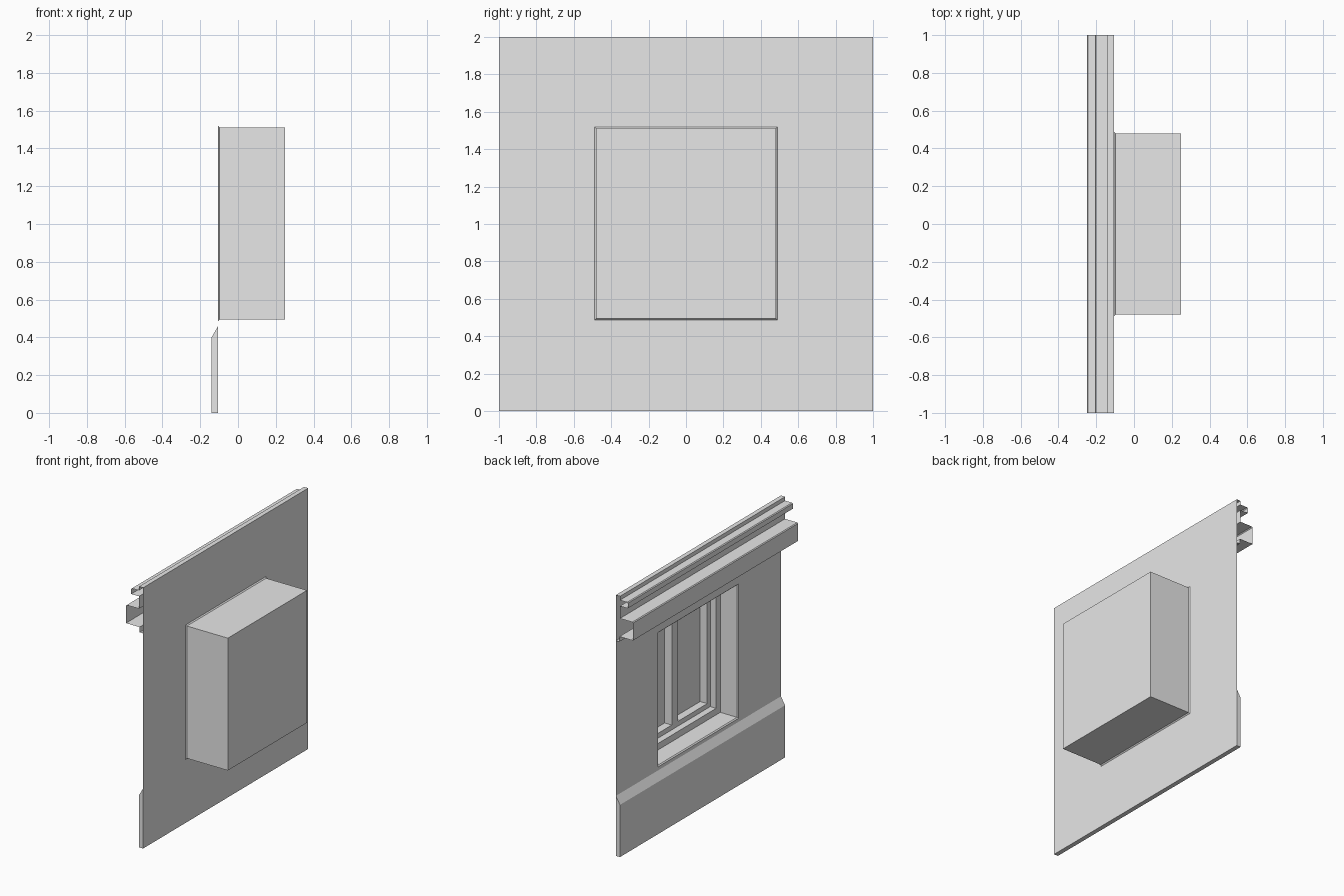
import bpy
import bmesh

if "Cube" in bpy.data.objects:
    bpy.data.objects.remove(bpy.data.objects["Cube"], do_unlink=True)

# One plain grey for the whole panel
GREY = (0.8, 0.8, 0.8, 1.0)
grey = bpy.data.materials.new("plain_grey")
grey.use_nodes = True
grey.diffuse_color = GREY
grey.node_tree.nodes["Principled BSDF"].inputs["Base Color"].default_value = GREY

WALL_X = -0.105
HALF_LENGTH = 1.0


def add_object(name, bm):
    mesh = bpy.data.meshes.new(name)
    bm.to_mesh(mesh)
    bm.free()
    mesh.materials.append(grey)
    obj = bpy.data.objects.new(name, mesh)
    bpy.context.collection.objects.link(obj)
    return obj


def nested_rectangles(name, loops):
    """Bridge rectangles (x, half width, bottom, top) from outside in, then cap."""
    bm = bmesh.new()
    previous = None
    for x, half, low, high in loops:
        corners = [(half, low), (-half, low), (-half, high), (half, high)]
        ring = [bm.verts.new((x, y, z)) for y, z in corners]
        if previous:
            for i in range(4):
                j = (i + 1) % 4
                bm.faces.new((previous[i], previous[j], ring[j], ring[i]))
        previous = ring
    bm.faces.new(previous)
    return add_object(name, bm)


def moulding(name, profile, half_length, solid=False):
    """Sweep an (x, z) profile along y; solid closes the back and both ends."""
    bm = bmesh.new()
    near = [bm.verts.new((x, -half_length, z)) for x, z in profile]
    far = [bm.verts.new((x, half_length, z)) for x, z in profile]
    count = len(profile)
    for i in range(count if solid else count - 1):
        j = (i + 1) % count
        bm.faces.new((near[j], near[i], far[i], far[j]))
    if solid:
        bm.faces.new(near)
        bm.faces.new(far[::-1])
    return add_object(name, bm)


# Wall sheet with a deep closed window recess and a small bevel at its mouth
OPEN_HALF, SILL, HEAD = 0.48, 0.495, 1.51
BEVEL = 0.008
nested_rectangles("wall_with_recess", [
    (WALL_X, HALF_LENGTH, 0, 2),
    (WALL_X, OPEN_HALF + BEVEL, SILL - BEVEL, HEAD + BEVEL),
    (WALL_X + BEVEL, OPEN_HALF, SILL, HEAD),
    (0.25, OPEN_HALF, SILL, HEAD),
])

# Stepped window frame and pane inside the recess
FRAME_X, SASH_X, PANE_X = 0.045, 0.095, 0.155
FRAME, SASH = 0.05, 0.037


def inset(x, amount):
    return (x, OPEN_HALF - amount, SILL + amount, HEAD - amount)


nested_rectangles("window_frame", [
    inset(FRAME_X, 0), inset(FRAME_X, FRAME),
    inset(SASH_X, FRAME), inset(SASH_X, FRAME + SASH),
    inset(PANE_X, FRAME + SASH),
])

# Central upright between the two panes
low, high = SILL + FRAME + SASH, HEAD - FRAME - SASH
moulding("window_mullion", [(PANE_X, high), (SASH_X, high), (SASH_X, low), (PANE_X, low)],
         SASH, solid=True)

# Baseboard with a sloped top
moulding("baseboard", [(WALL_X, 0.46), (-0.14, 0.40), (-0.14, 0), (WALL_X, 0)],
         HALF_LENGTH, solid=True)

# Open-ended stepped cornice
moulding("cornice", [
    (WALL_X, 2), (-0.14, 2), (-0.14, 1.97),
    (-0.2, 1.97), (-0.206, 1.964), (-0.206, 1.925), (-0.14, 1.925),
    (-0.14, 1.83), (-0.244, 1.83), (-0.25, 1.824),
    (-0.25, 1.69), (-0.135, 1.69), (-0.135, 1.65), (WALL_X, 1.65),
], HALF_LENGTH)
